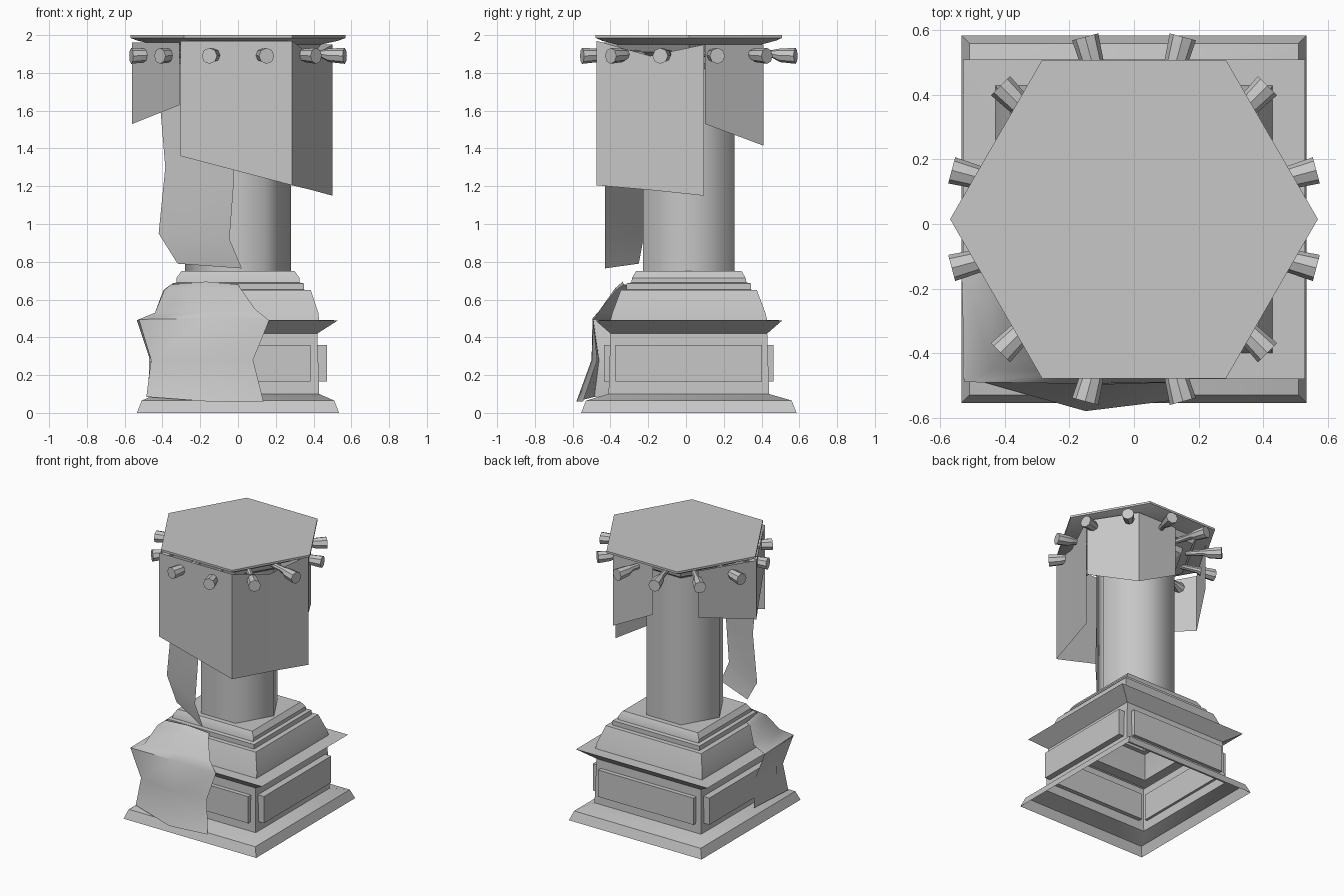
import bpy, math

if "Cube" in bpy.data.objects:
    bpy.data.objects.remove(bpy.data.objects["Cube"])

mat = bpy.data.materials.new("stone_grey")
mat.diffuse_color = (0.57, 0.57, 0.57, 1)
mat.use_nodes = True
mat.node_tree.nodes["Principled BSDF"].inputs["Base Color"].default_value = mat.diffuse_color
CY = 0.015  # centre of the column along y


def make(name, verts, faces, smooth=None):
    me = bpy.data.meshes.new(name)
    me.from_pydata(verts, [], faces)
    me.materials.append(mat)
    me.update()
    ob = bpy.data.objects.new(name, me)
    bpy.context.collection.objects.link(ob)
    if smooth:
        bpy.ops.object.select_all(action='DESELECT')
        ob.select_set(True)
        bpy.context.view_layer.objects.active = ob
        bpy.ops.object.shade_smooth_by_angle(angle=math.radians(smooth))
    return ob


def loft(name, rings, cap_start=False, cap_end=True, smooth=None):
    n = len(rings[0])
    verts = [p for r in rings for p in r]
    faces = []
    for k in range(len(rings) - 1):
        for i in range(n):
            j = (i + 1) % n
            faces.append((k*n + i, k*n + j, k*n + n + j, k*n + n + i))
    if cap_start:
        faces.append(tuple(reversed(range(n))))
    if cap_end:
        faces.append(tuple(range(len(verts) - n, len(verts))))
    return make(name, verts, faces, smooth)


def sheet(name, rows, smooth=None):
    n = len(rows[0])
    faces = [(k*n + i, k*n + i + 1, k*n + n + i + 1, k*n + n + i)
             for k in range(len(rows) - 1) for i in range(n - 1)]
    return make(name, [p for r in rows for p in r], faces, smooth)


def rect(hx, hy, z):
    return [(-hx, CY - hy, z), (hx, CY - hy, z), (hx, CY + hy, z), (-hx, CY + hy, z)]


def hexa(r, z):
    return [(r * math.cos(i * math.pi / 3), CY + r * math.sin(i * math.pi / 3), z)
            for i in range(6)]


# pedestal, open underneath
profile = [(.535, .57, 0), (.51, .545, .065), (.43, .425, .10), (.42, .415, .42),
           (.53, .495, .49), (.43, .415, .492), (.425, .405, .53), (.385, .36, .65),
           (.35, .33, .652), (.35, .33, .685), (.325, .305, .69), (.325, .30, .715),
           (.30, .28, .75)]
loft("pedestal", [rect(*p) for p in profile], smooth=30)

# raised panels on the four pedestal sides
for s in (-1, 1):
    for name, cx, cy, hx, hy in (("side_panel", s * .44, CY, .03, .387),
                                 ("front_back_panel", 0, CY + s * .42, .385, .028)):
        lo, hi = [[(cx + a * hx, cy + b * hy, z) for a, b in
                   ((-1, -1), (1, -1), (1, 1), (-1, 1))] for z in (.165, .36)]
        loft(name, [lo, hi], cap_start=True)

# six-sided shaft
loft("shaft", [hexa(.28, .75), hexa(.28, 1.9)], cap_end=False, smooth=75)

# stepped capital and hexagonal cap plate
loft("capital", [hexa(.28, 1.82), hexa(.33, 1.85), hexa(.34, 1.89), hexa(.41, 1.91),
                 hexa(.44, 1.95), hexa(.53, 1.97), hexa(.57, 1.985), hexa(.57, 2.0)],
     smooth=30)

# twelve flared pegs around the cap
for k in range(12):
    a = math.radians(15 + 30 * k)
    c, s = math.cos(a), math.sin(a)
    rings = []
    for d, r, z in ((.34, .018, 1.90), (.46, .022, 1.90), (.50, .036, 1.893), (.585, .042, 1.89)):
        rings.append([(d*c - r*math.cos(t)*s, CY + d*s + r*math.cos(t)*c, z + r*math.sin(t))
                      for t in [i * math.pi / 4 for i in range(8)]])
    loft("peg", rings, cap_start=True, smooth=40)


# hanging banners: (x, y, bottom z, top z) along the path
def banner(name, path):
    sheet(name, [[(x, y, b) for x, y, b, t in path], [(x, y, t) for x, y, b, t in path]])


banner("front_banner", [(-.305, -.475, 1.36, 1.97), (.285, -.475, 1.205, 1.97),
                        (.39, -.19, 1.18, 1.89), (.5, .095, 1.15, 1.95)])
banner("back_banner", [(.5, .10, 1.53, 1.95), (.30, .41, 1.415, 1.95), (-.02, .41, 1.58, 1.95)])
banner("left_banner", [(-.34, .345, 1.62, 1.96), (-.56, -.01, 1.53, 1.96),
                       (-.31, -.45, 1.63, 1.96)])

# long ribbon beside the shaft
sheet("ribbon", [[(-.32, -.25, .79), (.02, -.43, .765)],
                 [(-.42, -.22, .95), (-.045, -.43, .92)],
                 [(-.385, -.22, 1.3), (-.02, -.43, 1.25)],
                 [(-.41, -.23, 1.6), (-.03, -.43, 1.6)],
                 [(-.40, -.23, 1.85), (-.03, -.43, 1.85)]], smooth=30)

# cloth draped over the front left corner of the pedestal
sheet("draped_cloth", [
    [(-.48, -.10, .10), (-.485, -.485, .085), (-.15, -.58, .06), (.135, -.545, .06)],
    [(-.465, -.12, .28), (-.46, -.46, .28), (-.17, -.50, .28), (.08, -.47, .28)],
    [(-.535, -.14, .49), (-.525, -.49, .495), (-.17, -.495, .50), (.165, -.49, .49)],
    [(-.44, -.15, .53), (-.44, -.45, .53), (-.17, -.46, .54), (.09, -.45, .55)],
    [(-.395, -.17, .65), (-.39, -.37, .65), (-.17, -.375, .66), (.02, -.37, .65)],
    [(-.36, -.18, .66), (-.355, -.33, .68), (-.17, -.335, .695), (0, -.33, .68)]], smooth=50)
